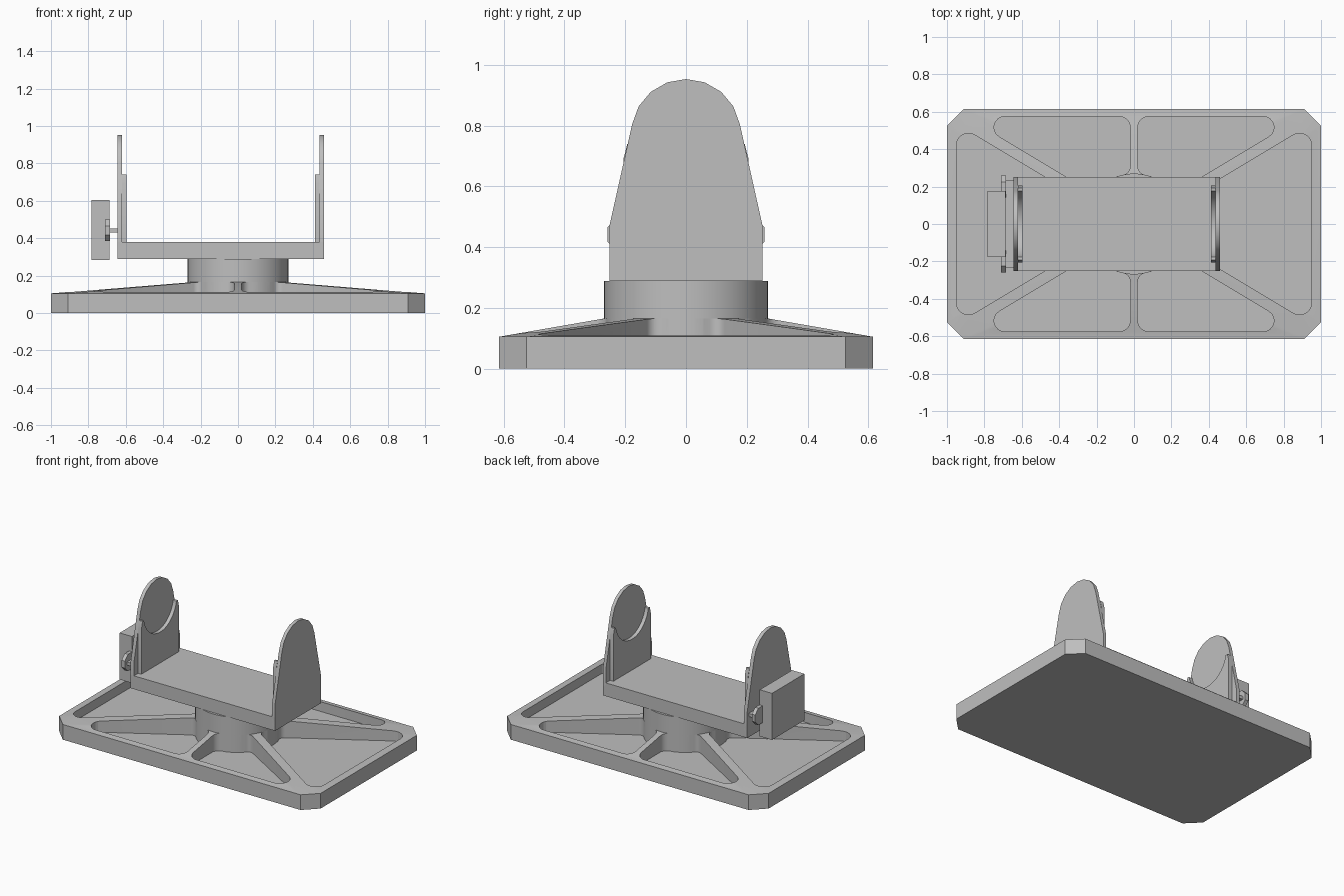
import bpy, bmesh
from math import sin, cos, pi, radians, atan2
from mathutils import Vector

if "Cube" in bpy.data.objects:
    bpy.data.objects.remove(bpy.data.objects["Cube"])

grey = bpy.data.materials.new("plain grey")
grey.use_nodes = True
grey.diffuse_color = (0.52, 0.52, 0.52, 1)
grey.node_tree.nodes["Principled BSDF"].inputs["Base Color"].default_value = (0.52, 0.52, 0.52, 1)


def finish(name, bm, smooth=None):
    bmesh.ops.recalc_face_normals(bm, faces=bm.faces)
    mesh = bpy.data.meshes.new(name)
    bm.to_mesh(mesh)
    bm.free()
    mesh.materials.append(grey)
    obj = bpy.data.objects.new(name, mesh)
    bpy.context.collection.objects.link(obj)
    if smooth:
        shade(obj, smooth)
    return obj


def shade(obj, angle):
    bpy.ops.object.select_all(action='DESELECT')
    obj.select_set(True)
    bpy.context.view_layer.objects.active = obj
    bpy.ops.object.shade_smooth_by_angle(angle=radians(angle))


def prism(name, points, axis, lo, hi, smooth=None):
    """Extrude a flat outline along x (points are y, z) or z (points are x, y)."""
    bm = bmesh.new()
    place = (lambda p: (lo, *p)) if axis == 'x' else (lambda p: (*p, lo))
    face = bm.faces.new([bm.verts.new(place(p)) for p in points])
    new = bmesh.ops.extrude_face_region(bm, geom=[face])["geom"]
    step = Vector((hi - lo, 0, 0) if axis == 'x' else (0, 0, hi - lo))
    bmesh.ops.translate(bm, vec=step, verts=[v for v in new if isinstance(v, bmesh.types.BMVert)])
    return finish(name, bm, smooth)


def box(name, x0, x1, y0, y1, z0, z1):
    return prism(name, [(x0, y0), (x1, y0), (x1, y1), (x0, y1)], 'z', z0, z1)


def arc(cx, cy, r, a0, a1, n):
    return [(cx + r * cos(a0 + (a1 - a0) * i / n), cy + r * sin(a0 + (a1 - a0) * i / n))
            for i in range(n + 1)]


def rounded(corners, n=8):
    """Outline from (x, y, radius) corners; radius 0 keeps the point."""
    out = []
    for i, (x, y, r) in enumerate(corners):
        p = Vector((x, y))
        if not r:
            out.append((x, y))
            continue
        a = (Vector(corners[i - 1][:2]) - p).normalized()
        b = (Vector(corners[(i + 1) % len(corners)][:2]) - p).normalized()
        half = a.angle(b) / 2
        centre = p + (a + b).normalized() * r / sin(half)
        t = r * cos(half) / sin(half)
        s, e = p + a * t - centre, p + b * t - centre
        a0 = atan2(s.y, s.x)
        turn = (atan2(e.y, e.x) - a0 + pi) % (2 * pi) - pi
        out += arc(centre.x, centre.y, r, a0, a0 + turn, n)
    return out


# Base: chamfered slab rising to the round hub
HUB, RISE, SLAB, FLOOR = 0.27, 0.165, 0.105, 0.045
bm = bmesh.new()
for sx in (-1, 1):
    for sy in (-1, 1):
        for x, y in ((1, 0.525), (0.91, 0.615)):
            for z in (0, SLAB):
                bm.verts.new((sx * x, sy * y, z))
for x, y in arc(0, 0, HUB, 0, 2 * pi, 48)[:-1]:
    bm.verts.new((x, y, RISE))
bmesh.ops.convex_hull(bm, input=bm.verts)
bmesh.ops.dissolve_limit(bm, angle_limit=0.002, verts=bm.verts, edges=bm.edges)
base = finish("base", bm)

# Deep pockets between the ribs, bounded inside by the hub
side_hub = arc(0, 0, HUB, radians(-24), radians(24), 8)
side = ([(0.95, 0.535, 0.065), (0.242, 0.11, 0.04)]
        + [(x, y, 0) for x, y in side_hub[-3:1:-1]]
        + [(0.242, -0.11, 0.04), (0.95, -0.535, 0.065)])
front_hub = arc(0, 0, HUB, radians(40), radians(82), 8)
front = ([(0.02, 0.575, 0.06), (0.9, 0.575, 0.058), (0.213, 0.163, 0.035)]
         + [(x, y, 0) for x, y in front_hub[2:-2]] + [(0.02, 0.269, 0.05)])
side, front = rounded(side), rounded(front)
outlines = [[(s * x, y) for x, y in side] for s in (-1, 1)]
outlines += [[(s * x, t * y) for x, y in front] for s in (-1, 1) for t in (-1, 1)]
for outline in outlines:
    cutter = prism("pocket_cutter", outline, 'z', FLOOR, 0.4)
    mod = base.modifiers.new("pocket", 'BOOLEAN')
    mod.operation, mod.solver, mod.object = 'DIFFERENCE', 'EXACT', cutter
    bpy.context.view_layer.objects.active = base
    bpy.ops.object.modifier_apply(modifier=mod.name)
    bpy.data.objects.remove(cutter)
shade(base, 15)

# Pedestal and cradle floor
prism("pedestal", arc(0, 0, HUB, 0, 2 * pi, 48)[:-1], 'z', RISE, 0.288, 30)
box("cradle_floor", -0.645, 0.46, -0.252, 0.252, 0.288, 0.38)

# Cradle ends: tall rounded plate with a narrower scooped liner inside
centre, r = 0.773, 0.18
plate = ([(-0.252, 0.29), (0.252, 0.29), (0.252, 0.47)]
         + arc(0, centre, r, radians(10), radians(170), 8) + [(-0.252, 0.47)])
scoop = arc(0, centre, r, radians(-11), radians(-169), 24)
liner = ([(-0.206, 0.38), (0.206, 0.38), (0.206, 0.69), (0.193, 0.74)]
         + scoop + [(-0.193, 0.74), (-0.206, 0.69)])
for name, x0, x1, x2 in (("right", -0.645, -0.62, -0.595), ("left", 0.46, 0.437, 0.412)):
    prism(name + "_end_plate", plate, 'x', x0, x1, 25)
    prism(name + "_scooped_liner", liner, 'x', x1, x2, 25)

# Drive box with its mount on the right end
box("drive_box", -0.782, -0.688, -0.177, 0.177, 0.283, 0.605)
box("mount_tongue", -0.69, -0.645, -0.235, 0.235, 0.43, 0.452)
for name, s in (("front", -1), ("back", 1)):
    lug = arc(s * 0.2, 0.442, 0.063, pi / 8, pi / 8 + 2 * pi, 8)[:-1]
    prism(name + "_mount_lug", lug, 'x', -0.71, -0.685)
